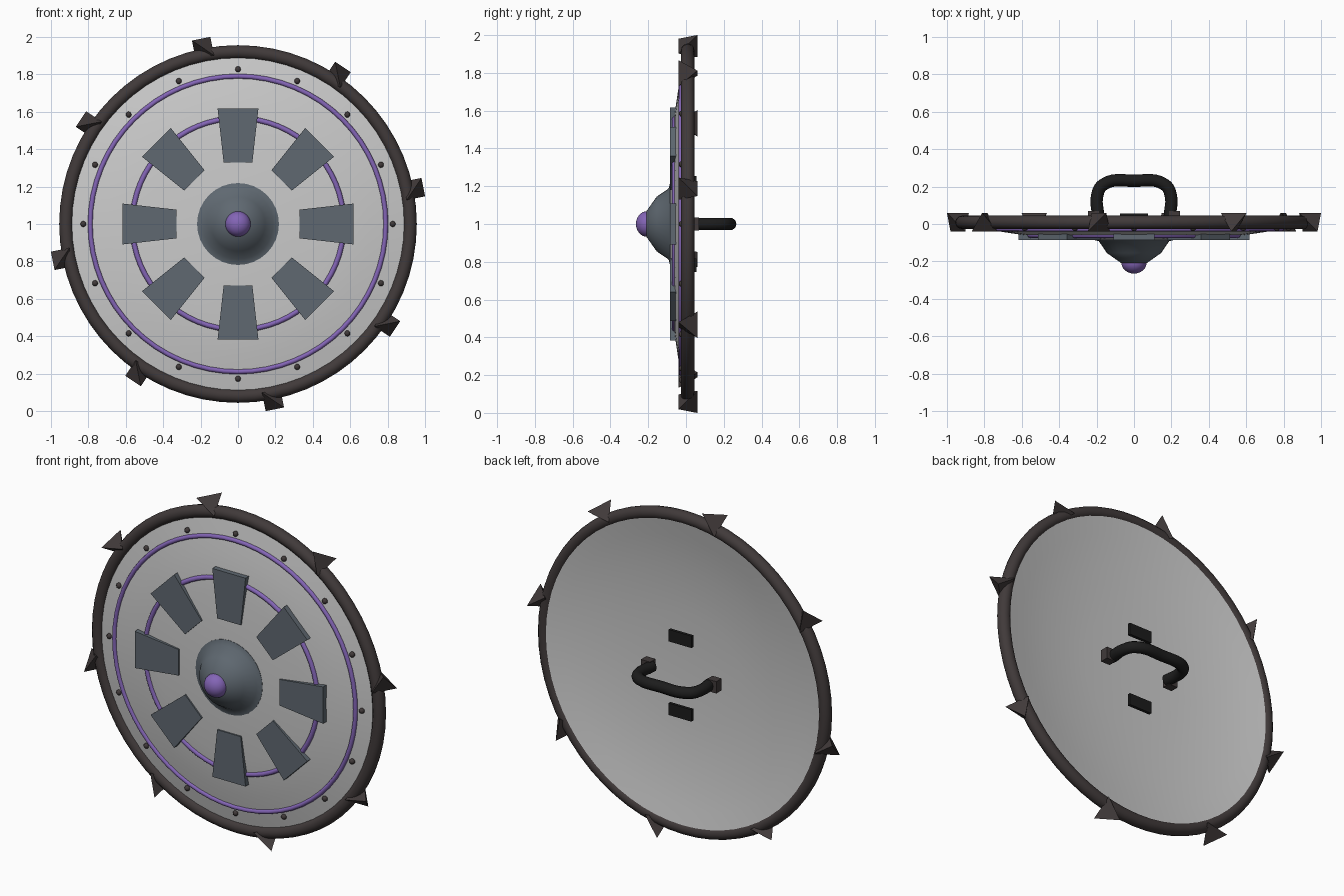
import bpy, bmesh, math
from mathutils import Vector

if "Cube" in bpy.data.objects:
    bpy.data.objects.remove(bpy.data.objects["Cube"])


def mat(name, r, g, b):
    m = bpy.data.materials.new(name)
    m.diffuse_color = (r, g, b, 1)
    m.use_nodes = True
    m.node_tree.nodes["Principled BSDF"].inputs["Base Color"].default_value = m.diffuse_color
    return m


PALE = mat("pale_metal", 0.60, 0.60, 0.60)
STEEL = mat("blue_steel", 0.115, 0.14, 0.165)
PURPLE = mat("purple", 0.23, 0.13, 0.47)
IRON = mat("dark_iron", 0.052, 0.042, 0.042)
BLACK = mat("black_leather", 0.012, 0.012, 0.012)


def polar(r, a, y=0.0):
    """Point on the shield, a in degrees counter-clockwise seen from the front."""
    a = math.radians(a)
    return Vector((r * math.cos(a), y, 1 + r * math.sin(a)))


def finish(bm, name, material, smooth=None):
    bmesh.ops.remove_doubles(bm, verts=bm.verts, dist=1e-5)
    bmesh.ops.recalc_face_normals(bm, faces=bm.faces)
    me = bpy.data.meshes.new(name)
    bm.to_mesh(me)
    bm.free()
    me.materials.append(material)
    ob = bpy.data.objects.new(name, me)
    bpy.context.collection.objects.link(ob)
    if smooth:
        bpy.ops.object.select_all(action='DESELECT')
        ob.select_set(True)
        bpy.context.view_layer.objects.active = ob
        bpy.ops.object.shade_smooth_by_angle(angle=math.radians(smooth))
    return ob


def lathe(name, profile, material, n=64, smooth=40):
    """Turn (radius, y) points around the shield axis."""
    bm = bmesh.new()
    rings = []
    for r, y in profile:
        if r == 0:
            rings.append([bm.verts.new((0, y, 1))] * n)
        else:
            rings.append([bm.verts.new(polar(r, 360 * i / n, y)) for i in range(n)])
    for p, q in zip(rings, rings[1:]):
        for i in range(n):
            j = (i + 1) % n
            bm.faces.new(list(dict.fromkeys((p[i], p[j], q[j], q[i]))))
    return finish(bm, name, material, smooth)


def ring(name, R, r, y, material, n=64, sides=12):
    pts = [(R + r * math.cos(2 * math.pi * k / sides),
            y + r * math.sin(2 * math.pi * k / sides)) for k in range(sides)]
    return lathe(name, pts + pts[:1], material, n, 60)


def box(name, centre, size, material):
    bm = bmesh.new()
    bmesh.ops.create_cube(bm, size=1)
    for v in bm.verts:
        v.co = Vector([c * s for c, s in zip(v.co, size)]) + Vector(centre)
    return finish(bm, name, material)


# domed disc with a hollow back
lathe("shield_disc", [(0, -0.085), (0.2, -0.083), (0.33, -0.077), (0.48, -0.069),
                      (0.6, -0.058), (0.7, -0.043), (0.8, -0.025), (0.92, 0.0),
                      (0.92, 0.038), (0.8, 0.015), (0.6, -0.018), (0.33, -0.037),
                      (0, -0.045)], PALE)

# rim and inlaid rings
ring("rim", 0.92, 0.036, 0.009, IRON)
ring("outer_ring", 0.79, 0.013, -0.027, PURPLE, sides=8)
ring("inner_ring", 0.565, 0.014, -0.06, PURPLE, sides=8)

# central boss with a narrow brim, and its jewel
lathe("boss", [(0.219, -0.06), (0.219, -0.084), (0.188, -0.092), (0.145, -0.155),
               (0.07, -0.208), (0, -0.222)], STEEL, 32, 60)
jewel = [(0.068 * math.cos(t * math.pi / 16), -0.205 - 0.06 * math.sin(t * math.pi / 16))
         for t in range(-2, 8)]
lathe("boss_jewel", jewel + [(0, -0.265)], PURPLE, 24, 60)

# eight tapered plates
for k in range(8):
    a = math.radians(45 * k)
    u = Vector((math.cos(a), 0, math.sin(a)))
    t = Vector((-math.sin(a), 0, math.cos(a)))
    bm = bmesh.new()
    quad = [bm.verts.new(Vector((0, -0.085, 1)) + u * r + t * w) for r, w in
            ((0.33, -0.077), (0.617, -0.109), (0.617, 0.109), (0.33, 0.077))]
    f = bm.faces.new(quad)
    ext = bmesh.ops.extrude_face_region(bm, geom=[f])["geom"]
    bmesh.ops.translate(bm, vec=(0, 0.035, 0),
                        verts=[v for v in ext if isinstance(v, bmesh.types.BMVert)])
    finish(bm, f"plate_{k + 1}", STEEL)

# rivets near the edge
bm = bmesh.new()
for k in range(16):
    new = bmesh.ops.create_uvsphere(bm, u_segments=10, v_segments=6, radius=0.016)["verts"]
    bmesh.ops.translate(bm, vec=polar(0.827, 22.5 * k, -0.022), verts=new)
finish(bm, "rivets", IRON, 60)

# tetrahedral spikes around the rim
for k in range(8):
    a = 11.25 + 45 * k
    c = polar(0.96, a)
    d = 0.05 * math.sqrt(2)
    bm = bmesh.new()
    vs = []
    for turn, y in ((-45, 0.06), (45, -0.04)):
        e = polar(d, a + turn) - Vector((0, 0, 1))
        vs += [bm.verts.new(c + e + Vector((0, y, 0))), bm.verts.new(c - e + Vector((0, y, 0)))]
    for i in range(4):
        bm.faces.new([v for j, v in enumerate(vs) if j != i])
    finish(bm, f"spike_{k + 1}", IRON)

# back pads and grip mounts
for s in (-1, 1):
    box("back_pad", (0, 0.047, 1 + s * 0.218), (0.15, 0.018, 0.07), BLACK)
    box("grip_mount", (s * 0.217, 0.044, 1), (0.06, 0.05, 0.07), IRON)

# curved grip
cu = bpy.data.curves.new("grip", 'CURVE')
cu.dimensions = '3D'
cu.bevel_depth = 0.033
cu.bevel_resolution = 3
cu.resolution_u = 6
cu.use_fill_caps = True
half = [(0.192, 0.045), (0.197, 0.15), (0.165, 0.21)]
path = [(-x, y) for x, y in half] + [(0, 0.231)] + half[::-1]
sp = cu.splines.new('BEZIER')
sp.bezier_points.add(len(path) - 1)
for p, (x, y) in zip(sp.bezier_points, path):
    p.co = (x, y, 1)
    p.handle_left_type = p.handle_right_type = 'AUTO'
cu.materials.append(BLACK)
bpy.context.collection.objects.link(bpy.data.objects.new("grip", cu))
